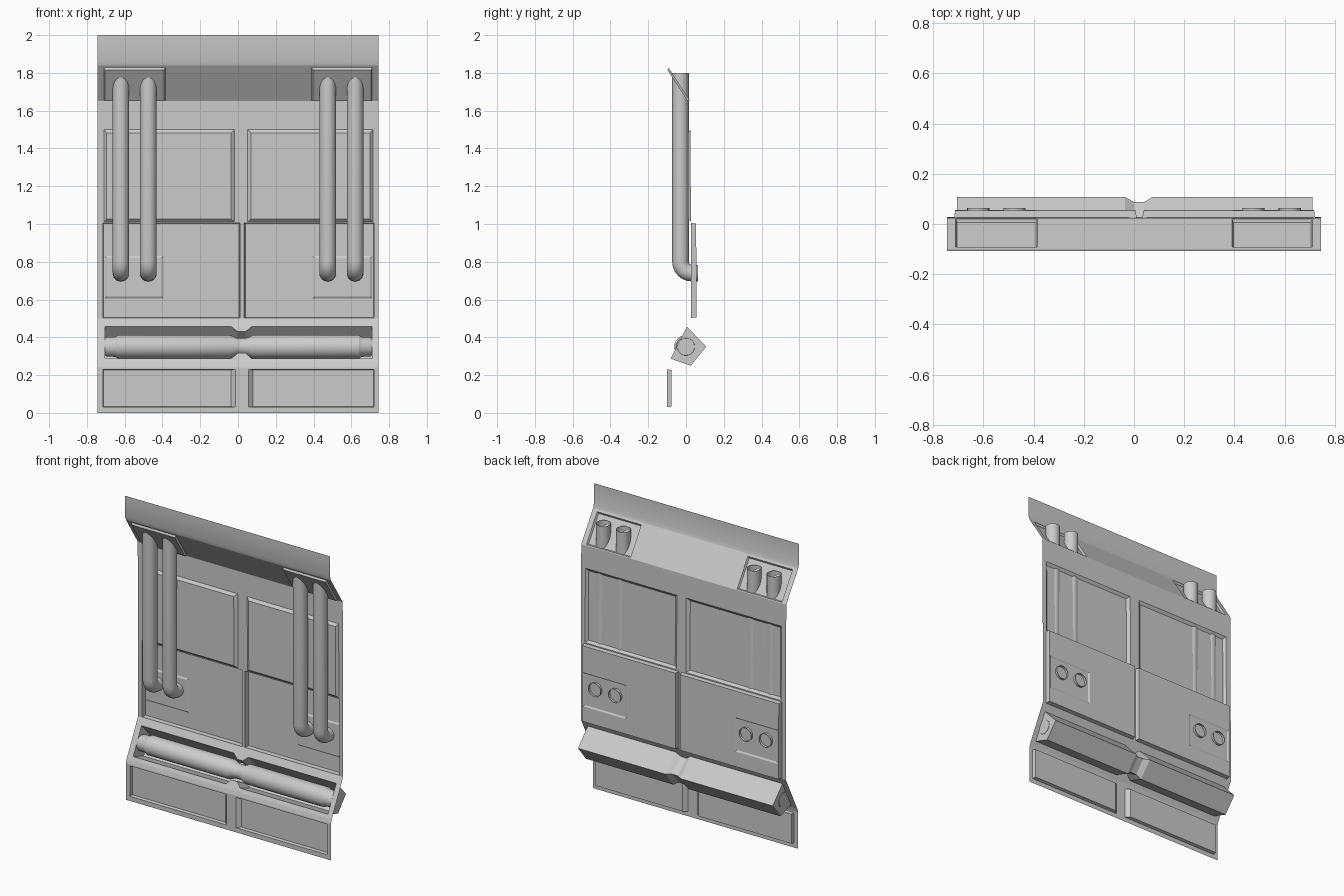
import bpy, bmesh, math
from mathutils import Vector

if "Cube" in bpy.data.objects:
    bpy.data.objects.remove(bpy.data.objects["Cube"])

W = 0.745


def finish(bm, name, angle=30):
    bmesh.ops.remove_doubles(bm, verts=bm.verts, dist=0.0002)
    bmesh.ops.recalc_face_normals(bm, faces=bm.faces)
    me = bpy.data.meshes.new(name)
    bm.to_mesh(me)
    bm.free()
    ob = bpy.data.objects.new(name, me)
    bpy.context.collection.objects.link(ob)
    bpy.ops.object.select_all(action='DESELECT')
    ob.select_set(True)
    bpy.context.view_layer.objects.active = ob
    bpy.ops.object.shade_smooth_by_angle(angle=math.radians(angle))
    return ob


def poly(bm, pts):
    bm.faces.new([bm.verts.new(p) for p in pts])


def loft(bm, rings, closed=True, caps=False):
    n = len(rings[0])
    for a, b in zip(rings, rings[1:]):
        for i in range(n if closed else n - 1):
            j = (i + 1) % n
            poly(bm, (a[i], a[j], b[j], b[i]))
    if caps:
        poly(bm, rings[0])
        poly(bm, rings[-1])


def frame(p0, p1):
    """Maps (x, z, depth) onto the sheet strip between two profile points."""
    (y0, z0), (y1, z1) = p0, p1
    n = Vector((0, z1 - z0, y0 - y1)).normalized()
    return lambda x, z, d: Vector((x, y0 + (y1 - y0) * (z - z0) / (z1 - z0), z)) + n * d


def panel(bm, f, rect, d, holes):
    """Flat rectangle with stepped panels: hole = (rect, step, (l, r, b, t) bevels, holes)."""
    xs = sorted({rect[0], rect[1], *(v for h in holes for v in h[0][:2])})
    zs = sorted({rect[2], rect[3], *(v for h in holes for v in h[0][2:])})
    for x0, x1 in zip(xs, xs[1:]):
        for z0, z1 in zip(zs, zs[1:]):
            cx, cz = (x0 + x1) / 2, (z0 + z1) / 2
            if not any(h[0][0] < cx < h[0][1] and h[0][2] < cz < h[0][3] for h in holes):
                poly(bm, (f(x0, z0, d), f(x1, z0, d), f(x1, z1, d), f(x0, z1, d)))
    for (a, b, c, e), step, (l, r, lo, hi), sub in holes:
        inner = (a + l, b - r, c + lo, e - hi)
        corners = lambda q, k: [f(q[i], q[j], k) for i, j in ((0, 2), (1, 2), (1, 3), (0, 3))]
        loft(bm, [corners((a, b, c, e), d), corners(inner, d + step)])
        panel(bm, f, inner, d + step, sub)


# folded wall sheet with pressed panels
prof = [(-0.1, 0), (-0.1, 0.24), (-0.092, 0.265), (0.027, 0.5), (0.026, 1.01),
        (0.023, 1.65), (-0.1, 1.84), (-0.108, 1.865), (-0.108, 2.0)]
s, m = 0.003, 0.006
small_l = ((-0.705, -0.395, 0.605, 0.83), -0.006, (0.01,) * 4, [])
small_r = ((0.395, 0.71, 0.605, 0.83), -0.006, (0.01,) * 4, [])
holes = {
    0: [((-0.715, -0.012, 0.03, 0.23), 0.022, (s, 0.025, s, s), []),
        ((0.055, 0.72, 0.03, 0.23), 0.022, (0.025, s, s, s), [])],
    3: [((-0.715, 0.011, 0.503, 1.005), 0.028, (s, m, s, s), [small_l]),
        ((0.033, 0.72, 0.503, 1.005), 0.028, (m, s, s, s), [small_r])],
    4: [((-0.71, -0.018, 1.012, 1.5), -0.014, (0.015, 0.02, 0.015, 0.018), []),
        ((0.05, 0.715, 1.012, 1.5), -0.014, (0.02, 0.015, 0.015, 0.018), [])],
    5: [((-0.71, -0.385, 1.655, 1.828), -0.012, (m, m, m, m), []),
        ((0.39, 0.71, 1.655, 1.828), -0.012, (m, m, m, m), [])],
}
bm = bmesh.new()
for i, (p, q) in enumerate(zip(prof, prof[1:])):
    if i != 2:
        panel(bm, frame(p, q), (-W, W, p[1], q[1]), 0, holes.get(i, []))

# lower slope with a slot that narrows at the middle
slope = frame(prof[2], prof[3])
cols = [(-0.705, 0.287, 0.457), (-0.035, 0.287, 0.457), (0.0, 0.317, 0.43),
        (0.04, 0.317, 0.43), (0.072, 0.287, 0.457), (0.71, 0.287, 0.457)]
full = [(-W, 0.287, 0.457)] + cols + [(W, 0.287, 0.457)]
for a, b in zip(full, full[1:]):
    for k, edge in ((1, 0.265), (2, 0.5)):
        poly(bm, (slope(a[0], edge, 0), slope(b[0], edge, 0),
                  slope(b[0], b[k], 0), slope(a[0], a[k], 0)))
for x0, x1 in ((-W, -0.705), (0.71, W)):
    poly(bm, (slope(x0, 0.287, 0), slope(x1, 0.287, 0), slope(x1, 0.457, 0), slope(x0, 0.457, 0)))
finish(bm, "wall_sheet", 25)

# trough behind the slot
bm = bmesh.new()
rings = []
for x, lo, hi in cols:
    narrow = lo > 0.3
    back = [(0.087, 0.352), (0.02, 0.272)] if narrow else [(0.107, 0.35), (0.025, 0.25)]
    rings.append([slope(x, hi, 0)] + [Vector((x, y, z)) for y, z in back] + [slope(x, lo, 0)])
loft(bm, rings, closed=False, caps=True)
finish(bm, "trough", 20)

# horizontal tube in the trough
N = 24
bm = bmesh.new()
stations = [(-0.707, 0.045), (-0.695, 0.052), (-0.65, 0.053), (-0.635, 0.062), (-0.04, 0.062),
            (-0.005, 0.046), (0.045, 0.046), (0.078, 0.062), (0.64, 0.062), (0.655, 0.053),
            (0.7, 0.052), (0.712, 0.045)]
loft(bm, [[Vector((x, r * math.cos(t) + 0.0, 0.35 + r * math.sin(t)))
           for t in (2 * math.pi * i / N for i in range(N))] for x, r in stations], caps=True)
finish(bm, "horizontal_tube", 30)

# vertical pipes: open at the top, bending back through the wall
R, B = 0.044, 0.06
path = [(-0.029, 1.8, 0)]
path += [(0.031 - B * math.cos(a), 0.8 - B * math.sin(a), a)
         for a in (math.pi / 2 * i / 6 for i in range(7))]
path.append((0.064, 0.74, math.pi / 2))
for k, x in enumerate((-0.62, -0.475, 0.475, 0.62)):
    bm = bmesh.new()
    rings = []
    for y, z, a in path:
        rings.append([Vector((x + R * math.cos(t), y + R * math.sin(t) * math.cos(a),
                              z + R * math.sin(t) * math.sin(a)))
                      for t in (2 * math.pi * i / N for i in range(N))])
    loft(bm, rings)
    finish(bm, f"vertical_pipe_{k + 1}", 40)
